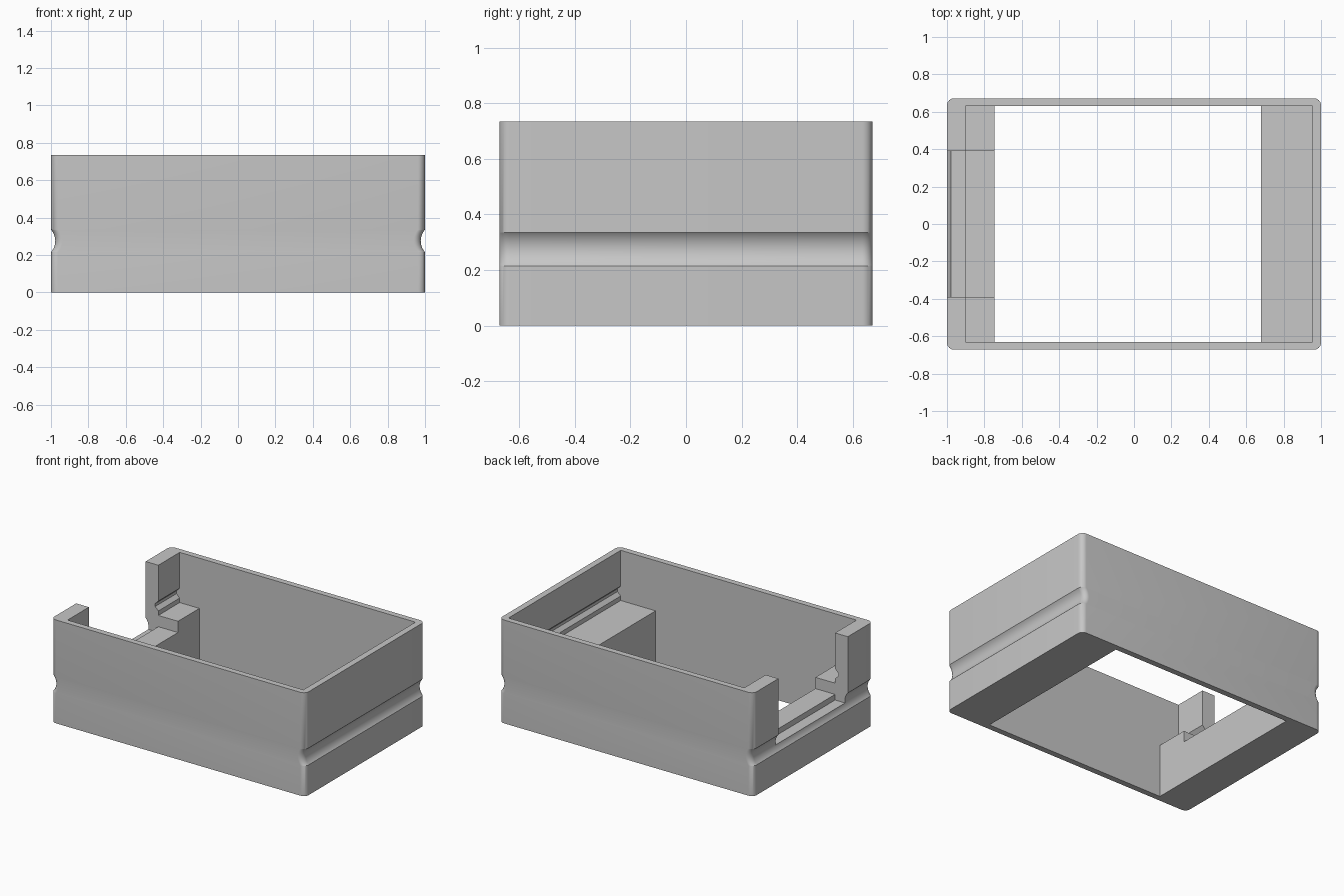
import bpy, bmesh
from math import sin, cos, pi, sqrt, radians

cube = bpy.data.objects.get("Cube")
if cube:
    bpy.data.objects.remove(cube, do_unlink=True)

HX, HY, H, R = 1.0, 0.672, 0.735, 0.038
GROOVE_Z, GROOVE_HALF, GROOVE_DEPTH = 0.275, 0.06, 0.023

grey = bpy.data.materials.new("plain grey")
grey.use_nodes = True
grey.diffuse_color = (0.57, 0.57, 0.57, 1)
grey.node_tree.nodes["Principled BSDF"].inputs["Base Color"].default_value = grey.diffuse_color


def loft(name, rings):
    """Closed solid through equal-length rings of points."""
    bm = bmesh.new()
    loops = [[bm.verts.new(p) for p in ring] for ring in rings]
    for a, b in zip(loops, loops[1:]):
        for i in range(len(a)):
            j = (i + 1) % len(a)
            bm.faces.new((a[i], a[j], b[j], b[i]))
    bm.faces.new(loops[0][::-1])
    bm.faces.new(loops[-1])
    bmesh.ops.recalc_face_normals(bm, faces=bm.faces)
    mesh = bpy.data.meshes.new(name)
    bm.to_mesh(mesh)
    bm.free()
    mesh.materials.append(grey)
    obj = bpy.data.objects.new(name, mesh)
    bpy.context.collection.objects.link(obj)
    return obj


def rounded_ring(hx, z, steps=8):
    """Rounded rectangle outline at one height."""
    ring = []
    for q, (sx, sy) in enumerate(((1, 1), (-1, 1), (-1, -1), (1, -1))):
        for k in range(steps + 1):
            a = (q + k / steps) * pi / 2
            ring.append((sx * (hx - R) + R * cos(a), sy * (HY - R) + R * sin(a), z))
    return ring


def prism(name, profile, half):
    """Side profile (x, z) extended across y."""
    return loft(name, [[(x, y, z) for x, z in profile] for y in (-half, half)])


def cut(target, cutter):
    cutter.hide_render = True
    mod = target.modifiers.new("cut", 'BOOLEAN')
    mod.operation, mod.solver, mod.object = 'DIFFERENCE', 'EXACT', cutter
    bpy.context.view_layer.objects.active = target
    bpy.ops.object.modifier_apply(modifier=mod.name)
    bpy.data.objects.remove(cutter, do_unlink=True)


# Outer body, with a finger groove along both ends
arc_r = (GROOVE_HALF ** 2 + GROOVE_DEPTH ** 2) / (2 * GROOVE_DEPTH)
levels = [(HX, 0)]
for i in range(17):
    dz = -GROOVE_HALF * cos(pi * i / 16)
    depth = sqrt(arc_r ** 2 - dz ** 2) - (arc_r - GROOVE_DEPTH)
    levels.append((HX - depth, GROOVE_Z + dz))
levels.append((HX, H))
body = loft("open_frame_body", [rounded_ring(hx, z) for hx, z in levels])

# Inner opening: end ledges and a small snap notch above each
LEDGE, IN_L, IN_R = 0.378, -0.9, 0.955
notch = [(0, 0.41), (0.025, 0.435), (0.025, 0.455), (0, 0.48)]
opening = [(-0.745, -0.1), (0.68, -0.1), (0.68, LEDGE), (IN_R, LEDGE)]
opening += [(IN_R + d, z) for d, z in notch] + [(IN_R, 0.9), (IN_L, 0.9)]
opening += [(IN_L - d, z) for d, z in reversed(notch)]
opening += [(IN_L, LEDGE), (-0.745, LEDGE)]
cut(body, prism("opening_cutter", opening, 0.63))

# Stepped doorway through the right end
doorway = [(-1.1, 0.258), (IN_L, 0.258), (IN_L, 0.298), (-0.7, 0.298), (-0.7, 0.9), (-1.1, 0.9)]
cut(body, prism("doorway_cutter", doorway, 0.39))

# Smooth curves, sharp edges
bpy.ops.object.select_all(action='DESELECT')
body.select_set(True)
bpy.context.view_layer.objects.active = body
bpy.ops.object.shade_smooth_by_angle(angle=radians(30))
